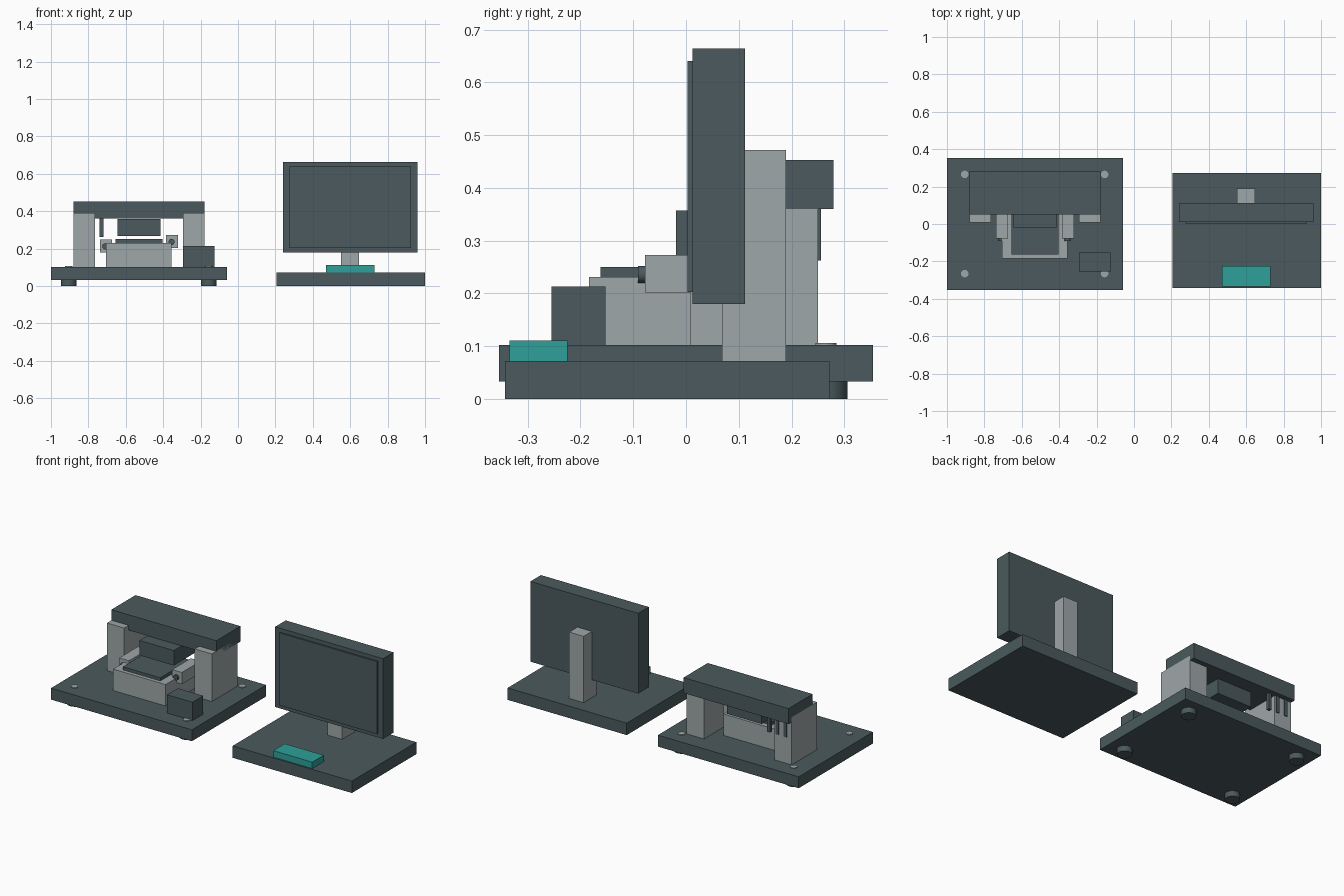
import bpy
import math

cube = bpy.data.objects.get("Cube")
if cube:
    bpy.data.objects.remove(cube, do_unlink=True)


def material(name, rgb):
    m = bpy.data.materials.new(name)
    m.use_nodes = True
    m.diffuse_color = (*rgb, 1)
    m.node_tree.nodes["Principled BSDF"].inputs["Base Color"].default_value = (*rgb, 1)
    return m


DARK = material("dark slate", (0.07, 0.102, 0.109))
LIGHT = material("light grey", (0.345, 0.385, 0.395))
TEAL = material("teal", (0.026, 0.352, 0.314))


def box(name, x, y, z, mat):
    """Box from (min, max) pairs on each axis."""
    spans = (x, y, z)
    bpy.ops.mesh.primitive_cube_add(size=1, location=[(a + b) / 2 for a, b in spans])
    ob = bpy.context.object
    ob.name = name
    ob.scale = [b - a for a, b in spans]
    bpy.ops.object.transform_apply(location=False, rotation=False, scale=True)
    ob.data.materials.append(mat)
    return ob


def cylinder(name, centre, radius, depth, mat, turn=0):
    bpy.ops.mesh.primitive_cylinder_add(vertices=32, radius=radius, depth=depth,
                                        location=centre, rotation=(turn, 0, 0))
    ob = bpy.context.object
    ob.name = name
    ob.data.materials.append(mat)
    bpy.ops.object.shade_smooth_by_angle()
    return ob


# Machine base with feet and corner screws
box("machine_base", (-1, -0.06), (-0.354, 0.354), (0.033, 0.102), DARK)
for side, x in (("right", -0.905), ("left", -0.157)):
    for end, y in (("front", -0.265), ("back", 0.265)):
        cylinder(f"foot_{end}_{side}", (x, y, 0.018), 0.041, 0.036, DARK)
        cylinder(f"screw_{end}_{side}", (x, y, 0.1), 0.02, 0.012, LIGHT)

# Gantry: two columns and a top beam
for side, x in (("right", -0.88), ("left", -0.295)):
    box(f"column_{side}", (x, x + 0.115), (0.008, 0.25), (0.1, 0.389), LIGHT)
box("top_beam", (-0.88, -0.18), (0.05, 0.28), (0.36, 0.453), DARK)

# Work bed, its plate and the head hanging above
box("bed", (-0.705, -0.355), (-0.184, 0.15), (0.1, 0.231), LIGHT)
box("bed_plate", (-0.655, -0.405), (-0.162, 0.12), (0.229, 0.25), DARK)
box("work_head", (-0.645, -0.415), (-0.019, 0.2), (0.267, 0.357), DARK)

# Side brackets with round knobs
for side, x, z, knob_x in (("right", -0.738, 0.178, -0.71), ("left", -0.385, 0.202, -0.355)):
    box(f"bracket_{side}", (x, x + 0.065), (-0.078, 0.1), (z, z + 0.071), LIGHT)
    cylinder(f"knob_{side}", (knob_x, -0.079, z + 0.034), 0.016, 0.024, DARK, math.pi / 2)

# Cable pins under the back of the beam
for i in range(3):
    x = -0.73 - 0.055 * i
    box(f"cable_pin_{i + 1}", (x - 0.01, x + 0.01), (0.236, 0.256), (0.262, 0.365), DARK)

# Control box on the base
box("control_box", (-0.295, -0.125), (-0.255, -0.153), (0.1, 0.213), DARK)

# Display station: base, key pad, stand, monitor
box("display_base", (0.205, 1), (-0.343, 0.272), (0, 0.072), DARK)
box("key_pad", (0.47, 0.73), (-0.335, -0.225), (0.07, 0.111), TEAL)
box("stand", (0.55, 0.647), (0.068, 0.19), (0.07, 0.472), LIGHT)
box("monitor_body", (0.24, 0.96), (0.012, 0.112), (0.18, 0.664), DARK)
box("screen_panel", (0.275, 0.925), (0.003, 0.0125), (0.203, 0.64), DARK)
